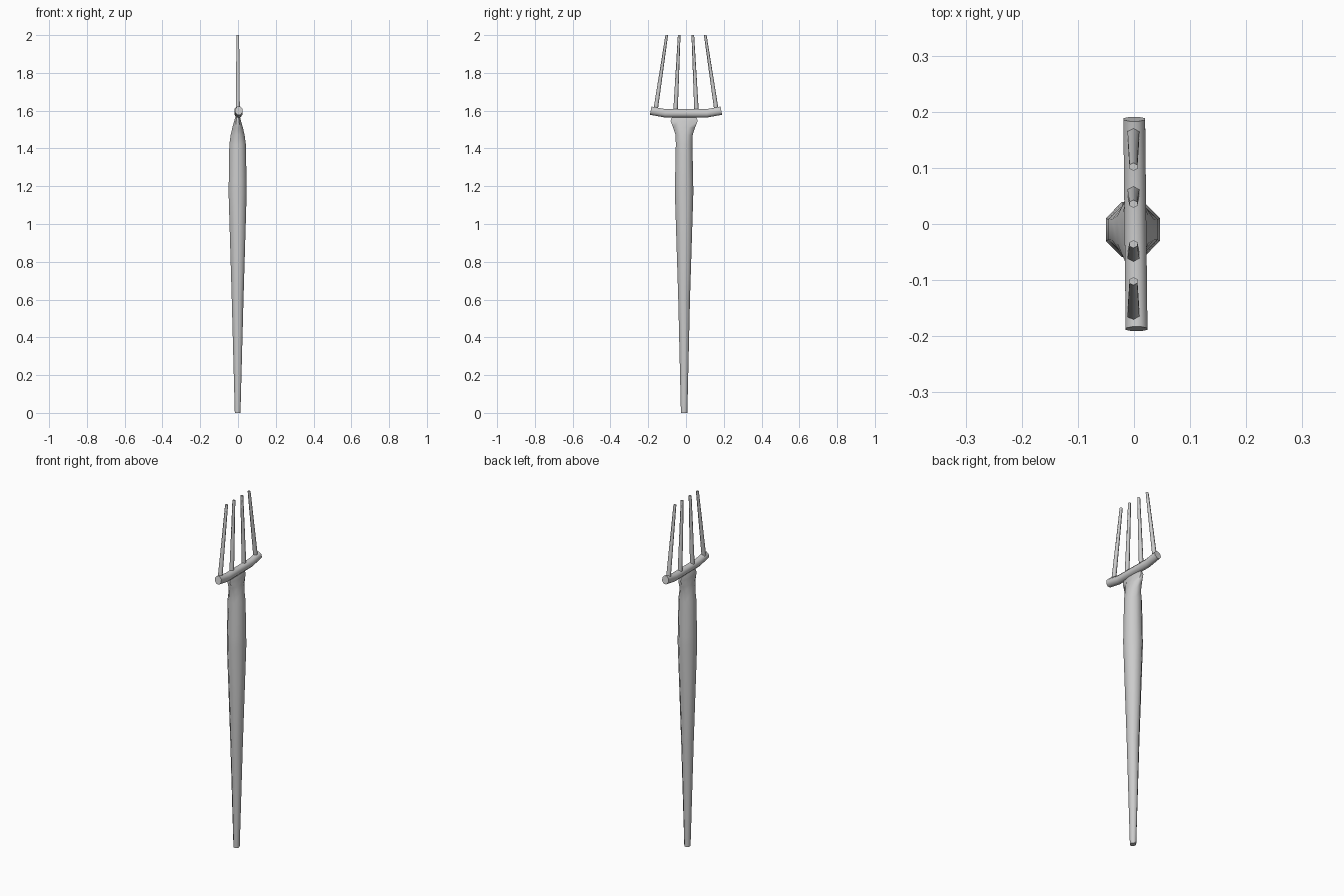
import bpy, bmesh, math
from mathutils import Vector

if "Cube" in bpy.data.objects:
    bpy.data.objects.remove(bpy.data.objects["Cube"])


def loft(name, rings, angle=35):
    """Skin a list of equal-length rings of points and cap both ends."""
    bm = bmesh.new()
    vr = [[bm.verts.new(p) for p in ring] for ring in rings]
    n = len(vr[0])
    for a, b in zip(vr, vr[1:]):
        for i in range(n):
            j = (i + 1) % n
            bm.faces.new((a[i], a[j], b[j], b[i]))
    bm.faces.new(vr[0][::-1])
    bm.faces.new(vr[-1])
    bmesh.ops.recalc_face_normals(bm, faces=bm.faces)
    mesh = bpy.data.meshes.new(name)
    bm.to_mesh(mesh)
    bm.free()
    obj = bpy.data.objects.new(name, mesh)
    bpy.context.collection.objects.link(obj)
    bpy.context.view_layer.objects.active = obj
    obj.select_set(True)
    bpy.ops.object.shade_smooth_by_angle(angle=math.radians(angle))
    obj.select_set(False)
    return obj


def ellipse(center, u, v, n, phase=0.0):
    c, u, v = Vector(center), Vector(u), Vector(v)
    return [c + u * math.cos(phase + i * math.tau / n) + v * math.sin(phase + i * math.tau / n)
            for i in range(n)]


# Handle: tapered octagon that flattens and flares at the top (z, half x, half y)
profile = [(0, .015, .017), (0.6, .031, .031), (1.17, .048, .049), (1.22, .047, .048),
           (1.42, .044, .044), (1.47, .037, .045), (1.51, .028, .060),
           (1.545, .018, .075), (1.56, .014, .070), (1.573, .008, .060)]
k = 1 / math.cos(math.pi / 8)
loft("handle", [ellipse((-.002, -.01, z), (rx * k, 0, 0), (0, ry * k if z < 1.5 else ry * 1.04, 0),
                        8, math.pi / 8) for z, rx, ry in profile], 60)

# Crossbar: octagonal rod with upturned ends
path = [(-.187, 1.600), (-.11, 1.586), (.11, 1.586), (.187, 1.600)]
bar_rings = []
for y, z in path:
    tilt = math.copysign(.18 if abs(y) > .15 else .09, y)
    bar_rings.append(ellipse((.0025 - y * .011, y, z), (.021, 0, 0),
                             (0, -.024 * math.sin(tilt), .024 * math.cos(tilt)), 8, math.pi / 8))
loft("crossbar", bar_rings, 50)

# Tines: four tapered hexagonal prongs leaning inward
for i, (y0, y1) in enumerate([(-.163, -.102), (-.056, -.036), (.056, .036), (.163, .102)]):
    loft(f"tine_{i + 1}", [ellipse((-.001, y0, 1.59), (0, .012, 0), (.0125, 0, 0), 6),
                           ellipse((-.001, y1, 2.0), (0, .007, 0), (.008, 0, 0), 6)], 65)
